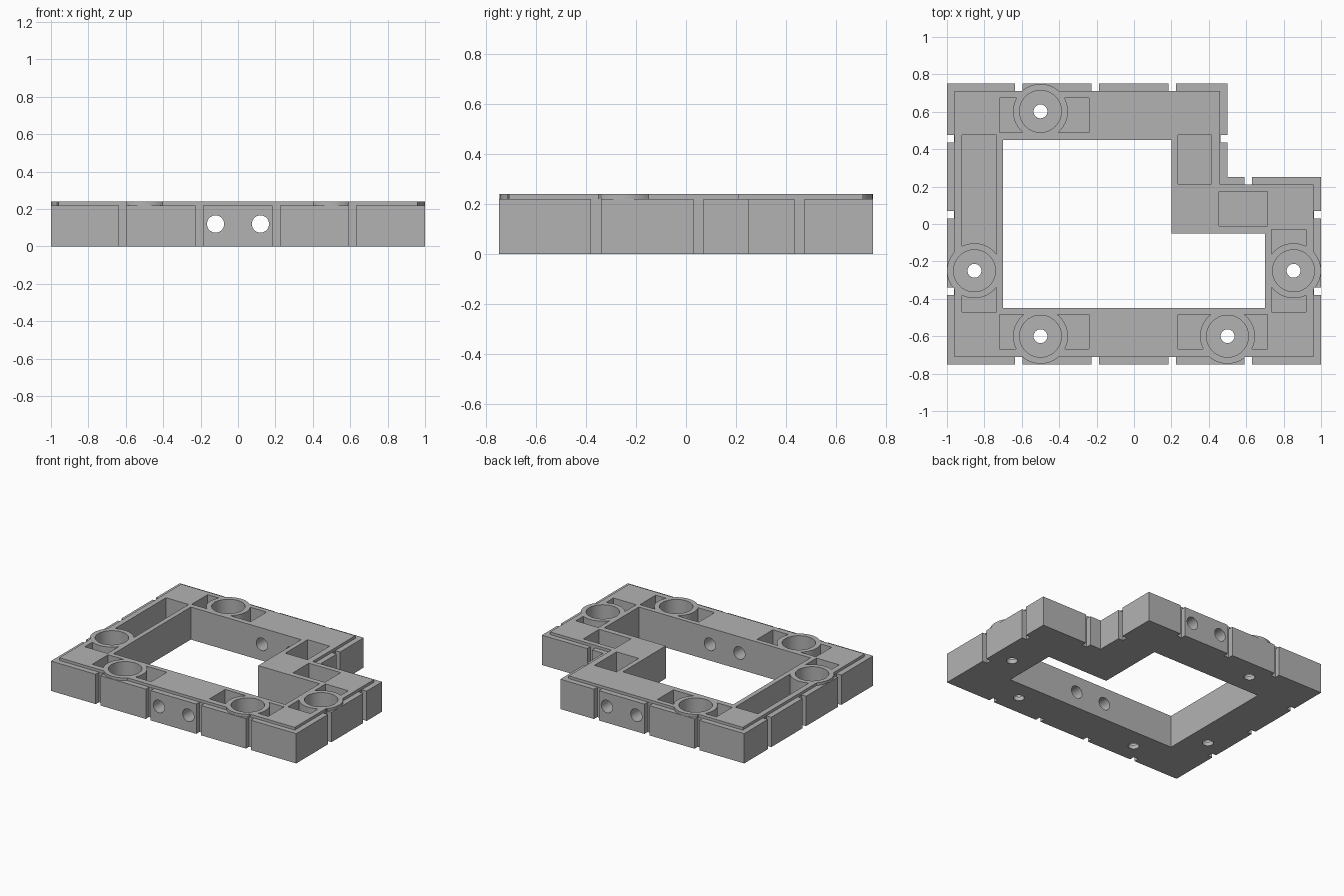
import bpy, bmesh, math
from mathutils import Vector

if "Cube" in bpy.data.objects:
    bpy.data.objects.remove(bpy.data.objects["Cube"], do_unlink=True)

grey = bpy.data.materials.new("plain grey")
grey.use_nodes = True
grey.diffuse_color = (0.45, 0.45, 0.45, 1)
grey.node_tree.nodes["Principled BSDF"].inputs["Base Color"].default_value = grey.diffuse_color


def finish(bm, name):
    bmesh.ops.recalc_face_normals(bm, faces=bm.faces)
    mesh = bpy.data.meshes.new(name)
    bm.to_mesh(mesh)
    bm.free()
    mesh.materials.append(grey)
    obj = bpy.data.objects.new(name, mesh)
    bpy.context.collection.objects.link(obj)
    return obj


def add_prism(bm, points, z0, z1):
    face = bm.faces.new([bm.verts.new((x, y, z0)) for x, y in points])
    out = bmesh.ops.extrude_face_region(bm, geom=[face])
    top = [v for v in out["geom"] if isinstance(v, bmesh.types.BMVert)]
    bmesh.ops.translate(bm, verts=top, vec=(0, 0, z1 - z0))


def prisms(name, outlines, z0, z1):
    bm = bmesh.new()
    for points in outlines:
        add_prism(bm, points, z0, z1)
    return finish(bm, name)


def rect(x0, x1, y0, y1):
    return [(x0, y0), (x1, y0), (x1, y1), (x0, y1)]


def circle(centre, r, n=64):
    return [(centre[0] + r * math.cos(math.tau * i / n),
             centre[1] + r * math.sin(math.tau * i / n)) for i in range(n)]


def step_outline(x0, x1, xs, y0, y1, ys):
    return [(x0, y0), (x1, y0), (x1, ys), (xs, ys), (xs, y1), (x0, y1)]


def combine(tool, operation):
    mod = frame.modifiers.new(tool.name, "BOOLEAN")
    mod.operation, mod.object, mod.solver = operation, tool, "EXACT"
    bpy.context.view_layer.objects.active = frame
    bpy.ops.object.modifier_apply(modifier=mod.name)
    bpy.data.objects.remove(tool, do_unlink=True)


# Body with a raised, slightly inset top
BODY, TOP, FLOOR = 0.22, 0.24, 0.03
frame = prisms("tile_frame", [step_outline(-1, 1, 0.5, -0.75, 0.75, 0.25)], 0, BODY)
combine(prisms("raised_top", [step_outline(-0.96, 0.96, 0.46, -0.71, 0.71, 0.212)], 0.12, TOP), "UNION")

# Central opening
combine(prisms("opening", [step_outline(-0.7, 0.7, 0.2, -0.45, 0.45, -0.05)], -0.1, 0.4), "DIFFERENCE")

# Rectangular pockets
pockets = [
    rect(-0.72, -0.24, 0.49, 0.675),
    rect(-0.72, -0.24, -0.668, -0.485),
    rect(0.235, 0.715, -0.668, -0.485),
    rect(-0.92, -0.735, -0.47, 0.475),
    rect(0.735, 0.92, -0.47, -0.03),
    rect(0.235, 0.415, 0.215, 0.475),
    rect(0.455, 0.715, -0.01, 0.175),
]
combine(prisms("pockets", pockets, FLOOR, 0.4), "DIFFERENCE")

# Round sockets with a hole through the floor
sockets = [(-0.5, 0.602), (-0.5, -0.6), (0.5, -0.6), (-0.853, -0.25), (0.853, -0.25)]
combine(prisms("socket_walls", [circle(c, 0.147) for c in sockets], 0.015, TOP), "UNION")
combine(prisms("socket_bores", [circle(c, 0.112) for c in sockets], FLOOR, 0.4), "DIFFERENCE")
combine(prisms("socket_holes", [circle(c, 0.037, 32) for c in sockets], -0.1, 0.1), "DIFFERENCE")

# Vertical grooves around the outer sides
W, D = 0.02, 0.038
grooves = []
for x in (-0.615, -0.207, 0.205, 0.61):
    grooves.append(rect(x - W, x + W, -0.8, -0.75 + D))
    edge = 0.25 if x > 0.5 else 0.75
    grooves.append(rect(x - W, x + W, edge - D, edge + 0.05))
for y in (-0.36, 0.05, 0.455):
    grooves.append(rect(-1.05, -1 + D, y - W, y + W))
    edge = 0.5 if y > 0.25 else 1
    grooves.append(rect(edge - D, edge + 0.05, y - W, y + W))
combine(prisms("grooves", grooves, -0.1, 0.4), "DIFFERENCE")

# Connector holes through the front and back walls
bm = bmesh.new()
for x in (-0.12, 0.12):
    add_prism(bm, circle((x, 0.12), 0.046, 48), -1, 1)
for v in bm.verts:
    v.co = Vector((v.co.x, v.co.z, v.co.y))
combine(finish(bm, "connector_holes"), "DIFFERENCE")

# Smooth round walls, keep edges sharp
bpy.ops.object.select_all(action="DESELECT")
frame.select_set(True)
bpy.context.view_layer.objects.active = frame
bpy.ops.object.shade_smooth_by_angle(angle=math.radians(30))
